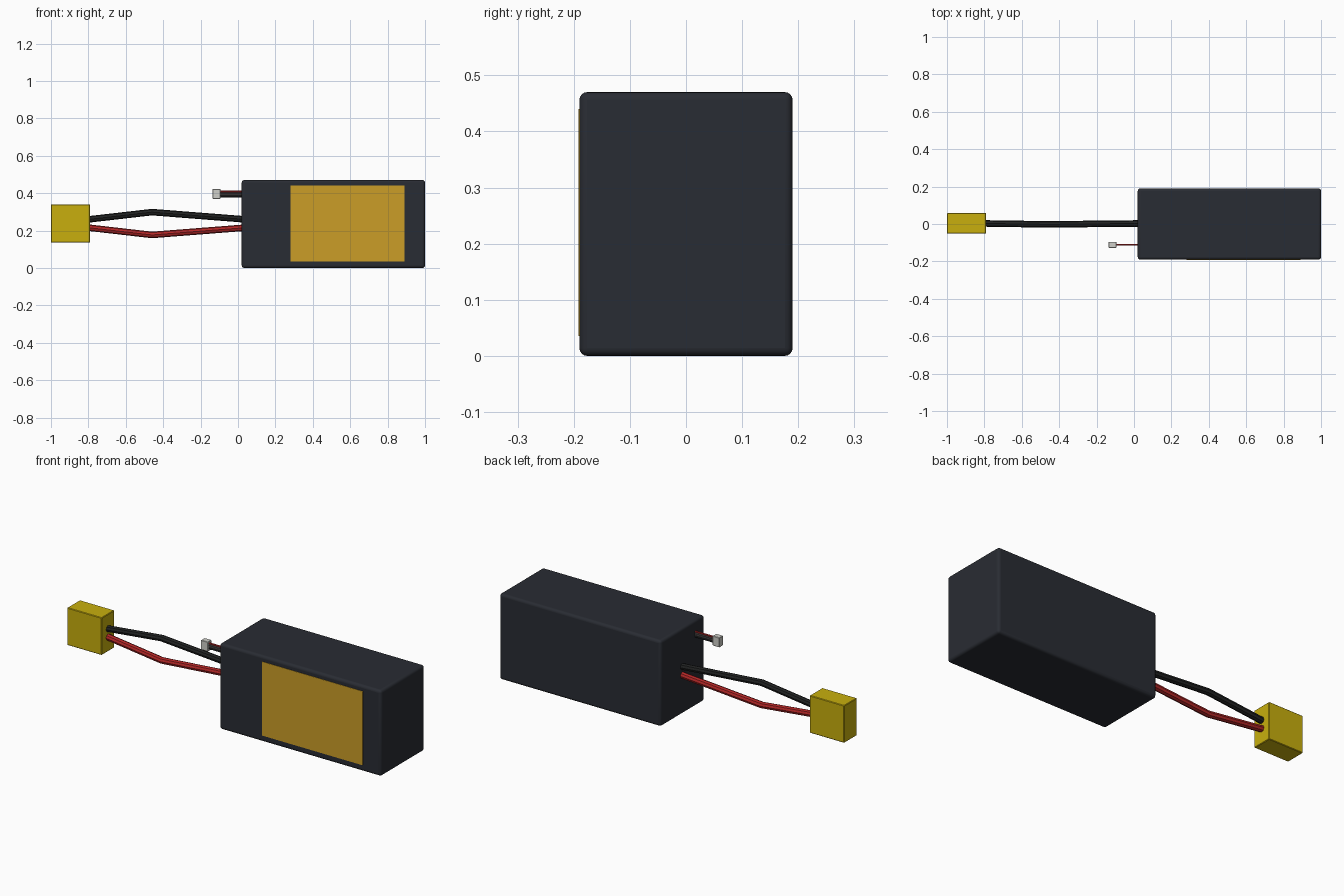
import bpy
from mathutils import Vector

if "Cube" in bpy.data.objects:
    bpy.data.objects.remove(bpy.data.objects["Cube"])


def material(name, rgb):
    m = bpy.data.materials.new(name)
    m.diffuse_color = (*rgb, 1)
    m.use_nodes = True
    m.node_tree.nodes["Principled BSDF"].inputs["Base Color"].default_value = m.diffuse_color
    return m


DARK = material("dark_wrap", (0.022, 0.025, 0.033))
GOLD = material("gold_label", (0.60, 0.34, 0.02))
YELLOW = material("yellow_plastic", (0.58, 0.43, 0.004))
BLACK = material("black_rubber", (0.015, 0.016, 0.016))
RED = material("red_rubber", (0.45, 0.02, 0.02))
GREY = material("grey_insulation", (0.10, 0.09, 0.09))
WHITE = material("white_plastic", (0.62, 0.62, 0.58))


def box(name, lo, hi, mat, bevel=0, segments=1):
    lo, hi = Vector(lo), Vector(hi)
    bpy.ops.mesh.primitive_cube_add(size=1, location=(lo + hi) / 2)
    o = bpy.context.object
    o.name = name
    o.scale = hi - lo
    bpy.ops.object.transform_apply(location=False, rotation=False, scale=True)
    o.data.materials.append(mat)
    if bevel:
        b = o.modifiers.new("rounded_edges", 'BEVEL')
        b.width = bevel
        b.segments = segments
        if segments > 1:
            bpy.ops.object.shade_smooth_by_angle()
    return o


def wire(name, points, radius, mat):
    c = bpy.data.curves.new(name, 'CURVE')
    c.dimensions = '3D'
    c.bevel_depth = radius
    c.bevel_resolution = 2
    c.use_fill_caps = True
    s = c.splines.new('POLY')
    s.points.add(len(points) - 1)
    for p, co in zip(s.points, points):
        p.co = (*co, 1)
    c.materials.append(mat)
    o = bpy.data.objects.new(name, c)
    bpy.context.collection.objects.link(o)
    bpy.ops.object.select_all(action='DESELECT')
    o.select_set(True)
    bpy.context.view_layer.objects.active = o
    bpy.ops.object.convert(target='MESH')
    bpy.ops.object.shade_smooth_by_angle()


# Battery pack and its front label
box("battery_body", (0.02, -0.19, 0.0), (1.0, 0.19, 0.47), DARK, 0.014, 4)
box("front_label", (0.28, -0.192, 0.035), (0.89, -0.186, 0.44), GOLD)

# Main power plug
box("power_plug", (-1.0, -0.052, 0.135), (-0.79, 0.058, 0.34), YELLOW, 0.003)

# Main power leads, bowed apart about mid height
for name, sign, mat in (("black_power_lead", 1, BLACK), ("red_power_lead", -1, RED)):
    wire(name, [(-0.80, 0.003, 0.2375 + sign * 0.022),
                (-0.46, -0.002, 0.2375 + sign * 0.061),
                (0.04, 0.003, 0.2375 + sign * 0.022)], 0.0175, mat)

# Balance plug with a flat ribbon of thin wires
box("balance_plug", (-0.136, -0.127, 0.369), (-0.094, -0.095, 0.422), WHITE, 0.002)
for i, mat in enumerate((BLACK, GREY, GREY, RED)):
    wire(f"balance_wire_{i + 1}", [(-0.10, -0.111, 0.382 + i * 0.009),
                                   (0.03, -0.111, 0.382 + i * 0.009)], 0.005, mat)
